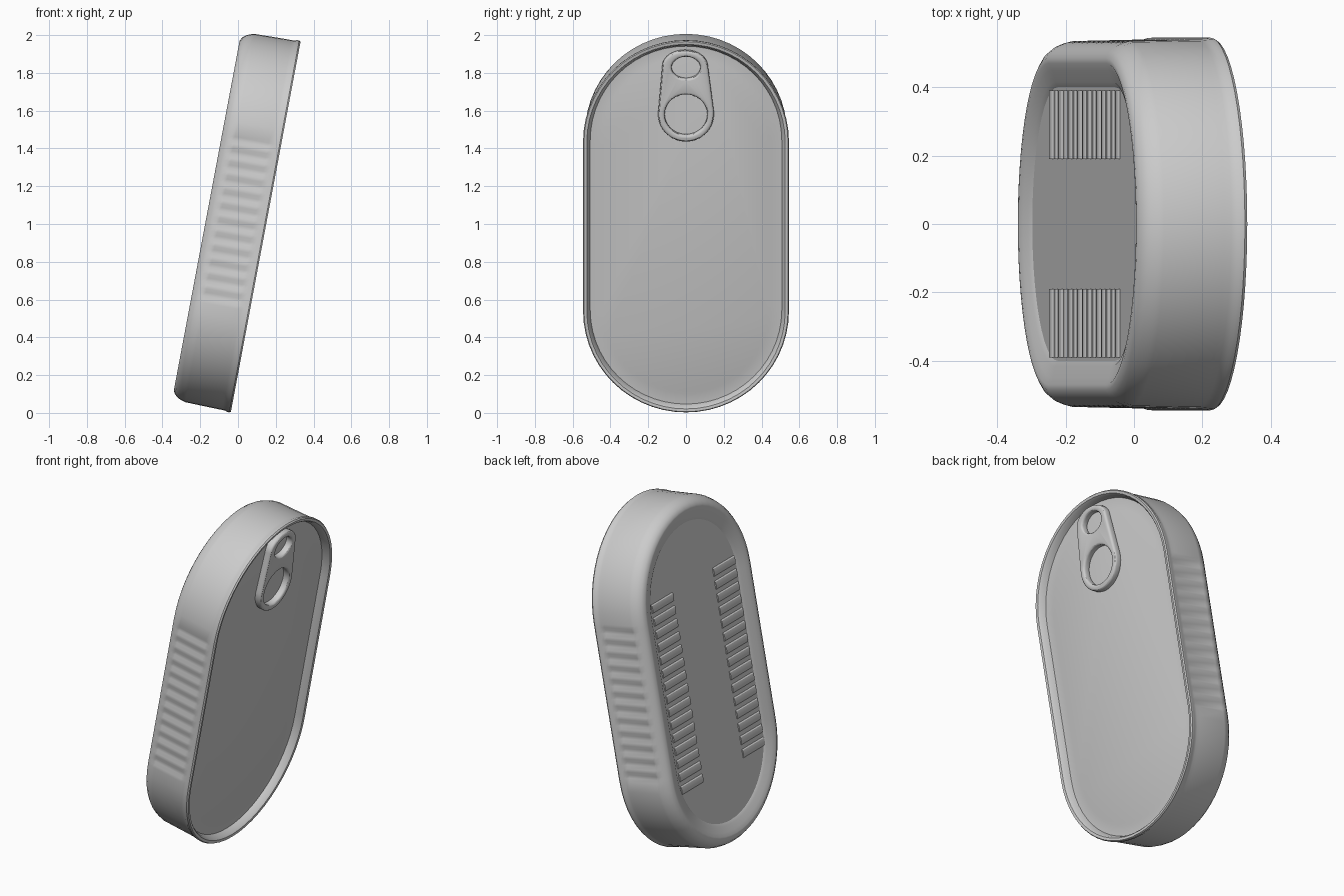
import bpy, bmesh, math
from mathutils import Matrix

if "Cube" in bpy.data.objects:
    bpy.data.objects.remove(bpy.data.objects["Cube"])

# Can is modelled upright (depth on x, length on z), then leaned back
TILT = Matrix.Rotation(math.radians(10.66), 4, 'Y')
R, HALF, MID = 0.545, 0.457, 0.996      # end radius, half straight side, centre height
ARC, RIBS = 28, 12                      # arc segments, flutes per side


def finish(name, bm, angle=30):
    bmesh.ops.recalc_face_normals(bm, faces=bm.faces)
    me = bpy.data.meshes.new(name)
    bm.transform(TILT)
    bm.to_mesh(me)
    bm.free()
    ob = bpy.data.objects.new(name, me)
    bpy.context.collection.objects.link(ob)
    bpy.ops.object.select_all(action='DESELECT')
    bpy.context.view_layer.objects.active = ob
    ob.select_set(True)
    bpy.ops.object.shade_smooth_by_angle(angle=math.radians(angle))
    return ob


def stadium(inset, rib=0.0):
    """Stadium outline (y, z); straight sides are dented by rib-deep flutes."""
    pts, r = [], R - inset
    for s in (1, -1):
        for i in range(ARC + 1):
            a = math.pi * i / ARC
            pts.append((s * r * math.cos(a), MID + s * (HALF + r * math.sin(a))))
        n = RIBS * 4
        for i in range(1, n):
            dent = rib if i % 4 in (1, 2) else 0.0
            pts.append((-s * (r - dent), MID + s * HALF * (1 - 2 * i / n)))
    return pts


# Can body: (inset, depth, flute) from lid centre, over the rim, down the wall, to the base
profile = [
    (0.110, -0.078, 0), (0.095, -0.082, 0), (0.038, -0.082, 0),
    (0.028, -0.050, 0), (0.020, -0.040, 0), (0.005, -0.038, 0),
    (0.000, -0.046, 0), (0.001, -0.060, 0), (0.005, -0.068, 0),
    (0.006, -0.085, 0), (0.006, -0.105, 0.008), (0.010, -0.285, 0.008),
    (0.014, -0.300, 0), (0.024, -0.325, 0), (0.040, -0.345, 0),
    (0.060, -0.356, 0), (0.075, -0.356, 0), (0.095, -0.347, 0),
    (0.130, -0.338, 0), (0.145, -0.329, 0), (0.160, -0.329, 0),
]
bm = bmesh.new()
rings = [[bm.verts.new((d, y, z)) for y, z in stadium(i, f)] for i, d, f in profile]
for a, b in zip(rings, rings[1:]):
    for k in range(len(a)):
        j = (k + 1) % len(a)
        bm.faces.new((a[k], a[j], b[j], b[k]))
bm.faces.new(rings[0])
bm.faces.new(rings[-1])
finish("can_body", bm)

# Two columns of low pressed ribs on the base
bm = bmesh.new()
for side in (-1, 1):
    for i in range(15):
        m = (Matrix.Translation((-0.328, side * 0.29, 0.45 + i * 0.075))
             @ Matrix.Diagonal((0.009, 1, 0.026, 1)) @ Matrix.Rotation(math.pi / 2, 4, 'X'))
        bmesh.ops.create_cone(bm, cap_ends=True, segments=8, radius1=1, radius2=1,
                              depth=0.20, matrix=m)
finish("base_ribs", bm)


# Pull tab: filled flat curve with a finger hole and a smaller rivet opening
def arc(cx, cy, rx, ry, a0, a1, n):
    return [(cx + rx * math.cos(math.radians(a0 + (a1 - a0) * i / n)),
             cy + ry * math.sin(math.radians(a0 + (a1 - a0) * i / n))) for i in range(n + 1)]


outlines = [
    arc(0, 1.60, 0.135, 0.135, 170, 370, 28) + arc(-0.005, 1.855, 0.108, 0.075, 0, 180, 20),
    arc(0, 1.597, 0.126, 0.122, 0, 350, 35),
    arc(0, 1.850, 0.090, 0.072, 0, 345, 23),
]
cu = bpy.data.curves.new("tab_outline", 'CURVE')
cu.dimensions, cu.fill_mode = '2D', 'BOTH'
cu.extrude, cu.bevel_depth, cu.bevel_resolution = 0.010, 0.013, 2
for pts in outlines:
    sp = cu.splines.new('POLY')
    sp.points.add(len(pts) - 1)
    for p, (x, y) in zip(sp.points, pts):
        p.co = (x, y, 0, 1)
    sp.use_cyclic_u = True
helper = bpy.data.objects.new("tab_outline", cu)
bpy.context.collection.objects.link(helper)
bpy.context.view_layer.update()
me = bpy.data.meshes.new_from_object(helper.evaluated_get(bpy.context.evaluated_depsgraph_get()))
bm = bmesh.new()
bm.from_mesh(me)
bmesh.ops.remove_doubles(bm, verts=bm.verts, dist=1e-5)
for v in bm.verts:
    x, y, z = v.co
    v.co = (z - 0.062, x, y)
finish("pull_tab", bm)
bpy.data.objects.remove(helper)
bpy.data.meshes.remove(me)
